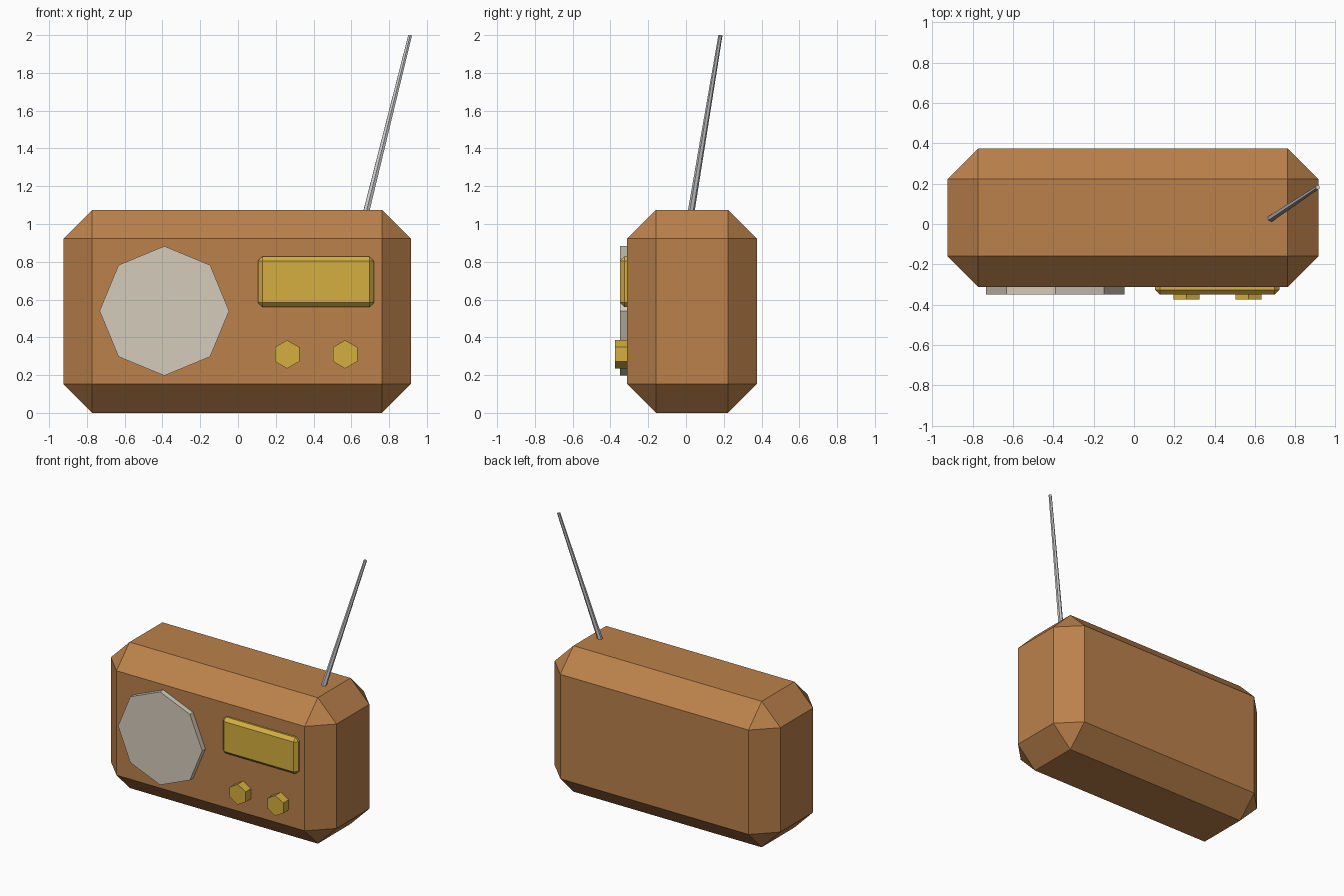
import bpy
import bmesh
from math import sin, cos, tau
from mathutils import Vector

cube = bpy.data.objects.get("Cube")
if cube:
    bpy.data.objects.remove(cube, do_unlink=True)


def material(name, rgb):
    mat = bpy.data.materials.new(name)
    mat.use_nodes = True
    color = (*rgb, 1)
    mat.diffuse_color = color
    mat.node_tree.nodes["Principled BSDF"].inputs["Base Color"].default_value = color
    return mat


brown = material("warm brown", (0.50, 0.22, 0.07))
cream = material("speaker cream", (0.66, 0.60, 0.50))
gold = material("brass gold", (0.66, 0.43, 0.05))
silver = material("antenna silver", (0.62, 0.62, 0.62))


def finish(name, bm, mat):
    bmesh.ops.recalc_face_normals(bm, faces=bm.faces)
    mesh = bpy.data.meshes.new(name)
    bm.to_mesh(mesh)
    bm.free()
    mesh.materials.append(mat)
    obj = bpy.data.objects.new(name, mesh)
    bpy.context.collection.objects.link(obj)
    return obj


def chamfered_box(name, low, high, chamfer, mat):
    low, high = Vector(low), Vector(high)
    bm = bmesh.new()
    bmesh.ops.create_cube(bm, size=1)
    bmesh.ops.scale(bm, vec=high - low, verts=bm.verts)
    bmesh.ops.translate(bm, vec=(low + high) / 2, verts=bm.verts)
    bmesh.ops.bevel(bm, geom=bm.edges[:], offset=chamfer, segments=1,
                    affect='EDGES', profile=0.5)
    return finish(name, bm, mat)


def rod(name, start, end, r_start, r_end, sides, mat):
    """Prism between two points, with its first corner pointing up."""
    start, end = Vector(start), Vector(end)
    axis = (end - start).normalized()
    side = axis.cross(Vector((0, 0, 1))).normalized()
    up = side.cross(axis)
    bm = bmesh.new()
    rings = []
    for center, r in ((start, r_start), (end, r_end)):
        ring = [bm.verts.new(center + r * (up * cos(tau * i / sides) + side * sin(tau * i / sides)))
                for i in range(sides)]
        bm.faces.new(ring)
        rings.append(ring)
    for i in range(sides):
        j = (i + 1) % sides
        bm.faces.new((rings[0][i], rings[0][j], rings[1][j], rings[1][i]))
    return finish(name, bm, mat)


# Cabinet with wide chamfers
chamfered_box("cabinet", (-0.925, -0.312, 0), (0.915, 0.375, 1.075), 0.153, brown)

# Octagonal speaker
rod("speaker", (-0.39, -0.25, 0.54), (-0.39, -0.35, 0.54), 0.343, 0.343, 8, cream)

# Tuning display
chamfered_box("tuning_display", (0.105, -0.35, 0.56), (0.72, -0.25, 0.828), 0.024, gold)

# Hexagonal knobs
for name, x in (("right_knob", 0.26), ("left_knob", 0.567)):
    rod(name, (x, -0.25, 0.31), (x, -0.375, 0.31), 0.075, 0.075, 6, gold)

# Tilted antenna
rod("antenna", (0.68, 0.028, 1.07), (0.911, 0.182, 1.998), 0.018, 0.011, 6, silver)
